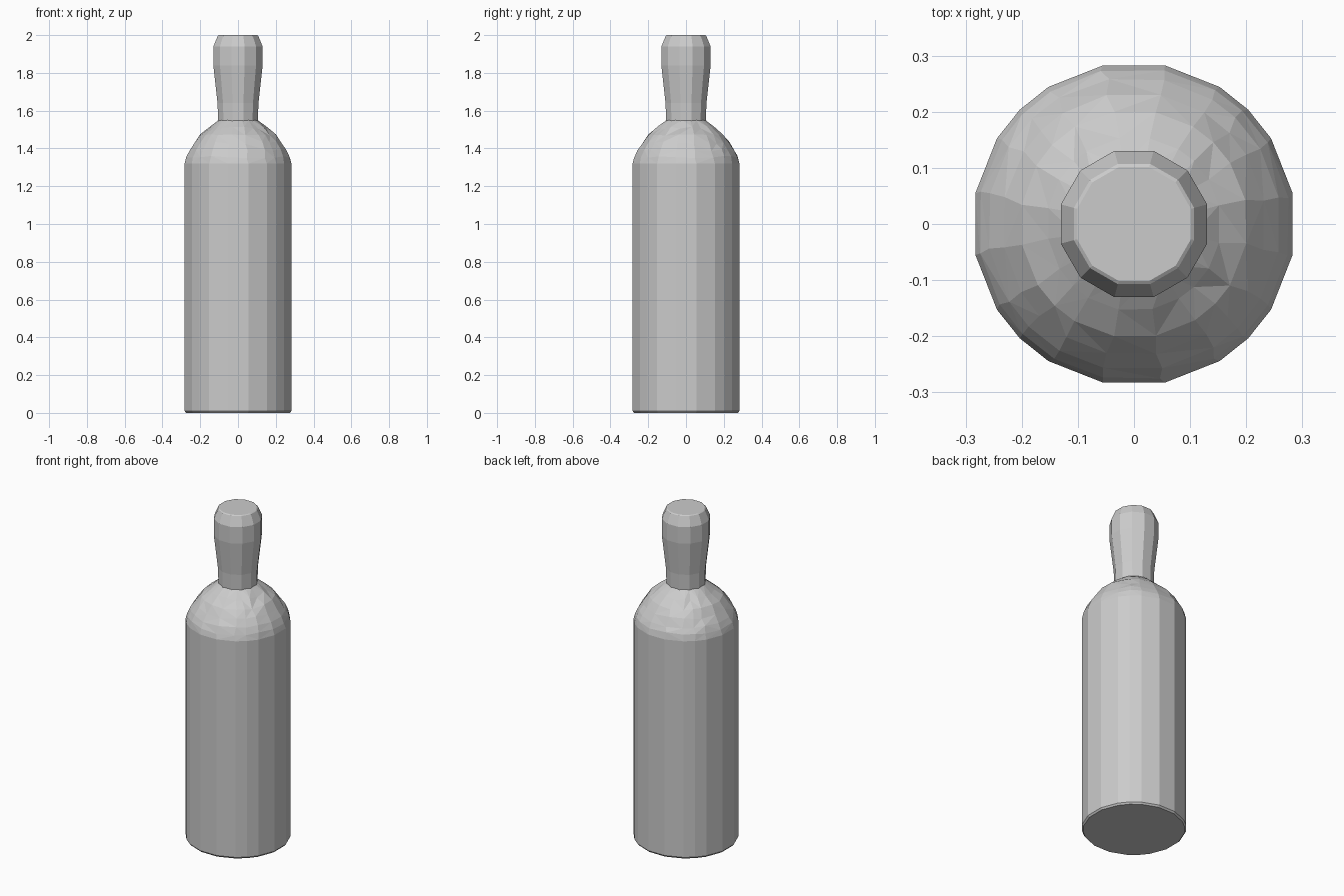
import bpy
import bmesh
import random
from math import radians, sin, cos

random.seed(4)
if "Cube" in bpy.data.objects:
    bpy.data.objects.remove(bpy.data.objects["Cube"])

grey = bpy.data.materials.new("plain grey")
grey.use_nodes = True
grey.diffuse_color = (0.6, 0.6, 0.6, 1)
grey.node_tree.nodes["Principled BSDF"].inputs["Base Color"].default_value = grey.diffuse_color


def lathe(name, profile, angles, jitter=0.0, caps=True):
    """Sweep (radius, height) points around z through the given angles."""
    bm = bmesh.new()
    rings = []
    for i, (r, z) in enumerate(profile):
        wobble = jitter if 0 < i < len(profile) - 1 else 0
        ring = []
        for a in angles:
            t = random.uniform(-wobble, wobble)
            a = radians(a + 250 * t)
            ring.append(bm.verts.new((r * cos(a), r * sin(a), z + t)))
        rings.append(ring)
    n = len(angles)
    sides = []
    for low, high in zip(rings, rings[1:]):
        for i in range(n):
            j = (i + 1) % n
            sides.append(bm.faces.new((low[i], low[j], high[j], high[i])))
    if caps:
        bm.faces.new(rings[0][::-1])
        bm.faces.new(rings[-1])
    if jitter:
        bmesh.ops.triangulate(bm, faces=sides)
    mesh = bpy.data.meshes.new(name)
    bm.to_mesh(mesh)
    bm.free()
    mesh.materials.append(grey)
    obj = bpy.data.objects.new(name, mesh)
    bpy.context.collection.objects.link(obj)
    return obj


# Twenty-sided body and twelve-sided neck, each with flats facing the axes
body_angles = [q + a for q in range(0, 360, 90) for a in (11, 32, 45, 58, 79)]
neck_angles = range(15, 375, 30)

# Body with a tiny bevel at the foot
lathe("bottle_body", [(0.28, 0), (0.288, 0.01), (0.288, 1.32)], body_angles)

# Faceted, slightly uneven shoulder
lathe("bottle_shoulder",
      [(0.288, 1.32), (0.279, 1.355), (0.262, 1.39), (0.235, 1.43),
       (0.203, 1.47), (0.155, 1.51), (0.105, 1.55)],
      body_angles, jitter=0.006, caps=False)

# Flared neck with a chamfered rim
lathe("bottle_neck",
      [(0.109, 1.545), (0.112, 1.64), (0.135, 1.84), (0.135, 1.94),
       (0.111, 1.996), (0.105, 2.0)], neck_angles)
